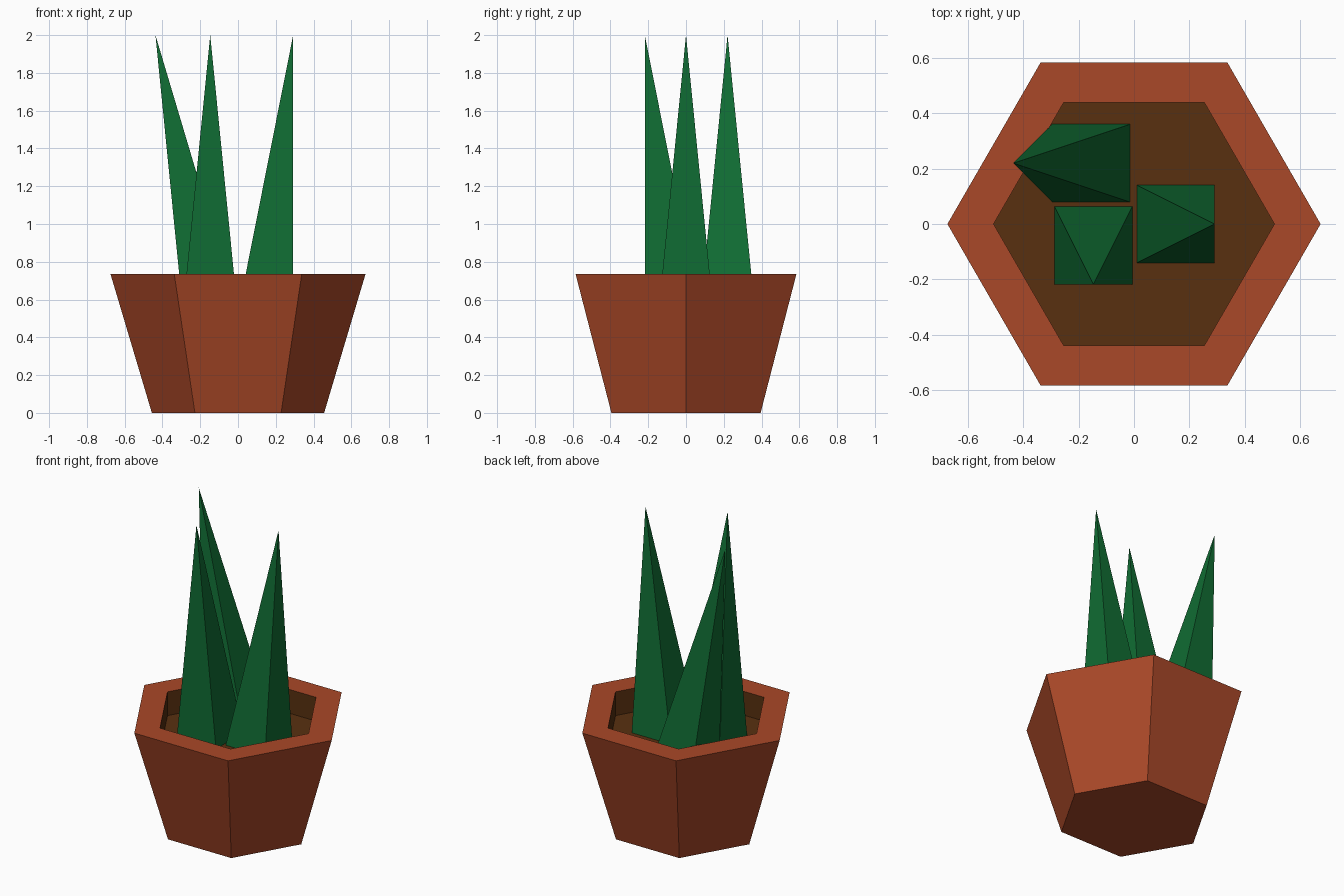
import bpy, bmesh, math

if "Cube" in bpy.data.objects:
    bpy.data.objects.remove(bpy.data.objects["Cube"])


def material(name, rgb):
    m = bpy.data.materials.new(name)
    m.diffuse_color = (*rgb, 1.0)
    m.use_nodes = True
    m.node_tree.nodes["Principled BSDF"].inputs["Base Color"].default_value = m.diffuse_color
    return m


TERRACOTTA = material("terracotta", (0.40, 0.065, 0.021))
SOIL = material("soil brown", (0.098, 0.030, 0.005))
GREEN = material("leaf green", (0.0052, 0.15, 0.033))

RIM_Z, SOIL_Z = 0.735, 0.58


def finish(bm, name, mats):
    bmesh.ops.recalc_face_normals(bm, faces=bm.faces[:])
    me = bpy.data.meshes.new(name)
    bm.to_mesh(me)
    bm.free()
    for m in mats:
        me.materials.append(m)
    ob = bpy.data.objects.new(name, me)
    bpy.context.collection.objects.link(ob)
    return ob


def ring(bm, radius, z):
    return [bm.verts.new((radius * math.cos(i * math.pi / 3),
                          radius * math.sin(i * math.pi / 3), z)) for i in range(6)]


# Hexagonal pot: tapered outside, flat rim, soil-coloured recess
bm = bmesh.new()
rings = [ring(bm, r, z) for r, z in
         ((0.456, 0.0), (0.675, RIM_Z), (0.508, RIM_Z), (0.508, SOIL_Z))]
bm.faces.new(rings[0])
for k, (a, b) in enumerate(zip(rings, rings[1:])):
    for i in range(6):
        j = (i + 1) % 6
        f = bm.faces.new((a[i], a[j], b[j], b[i]))
        f.material_index = 1 if k == 2 else 0
bm.faces.new(rings[-1]).material_index = 1
finish(bm, "pot", [TERRACOTTA, SOIL])


# Spiky leaves: square pyramids with offset tips
def leaf(name, centre, tip, half=0.141):
    bm = bmesh.new()
    base = [bm.verts.new((centre[0] + sx * half, centre[1] + sy * half, SOIL_Z))
            for sx, sy in ((-1, -1), (1, -1), (1, 1), (-1, 1))]
    top = bm.verts.new((*tip, 2.0))
    bm.faces.new(base)
    for i in range(4):
        bm.faces.new((base[i], base[(i + 1) % 4], top))
    finish(bm, name, [GREEN])


leaf("front_leaf", (-0.147, -0.077), (-0.147, -0.218))
leaf("right_leaf", (0.151, 0.0), (0.292, 0.0))
leaf("back_leaf", (-0.155, 0.22), (-0.437, 0.22))
